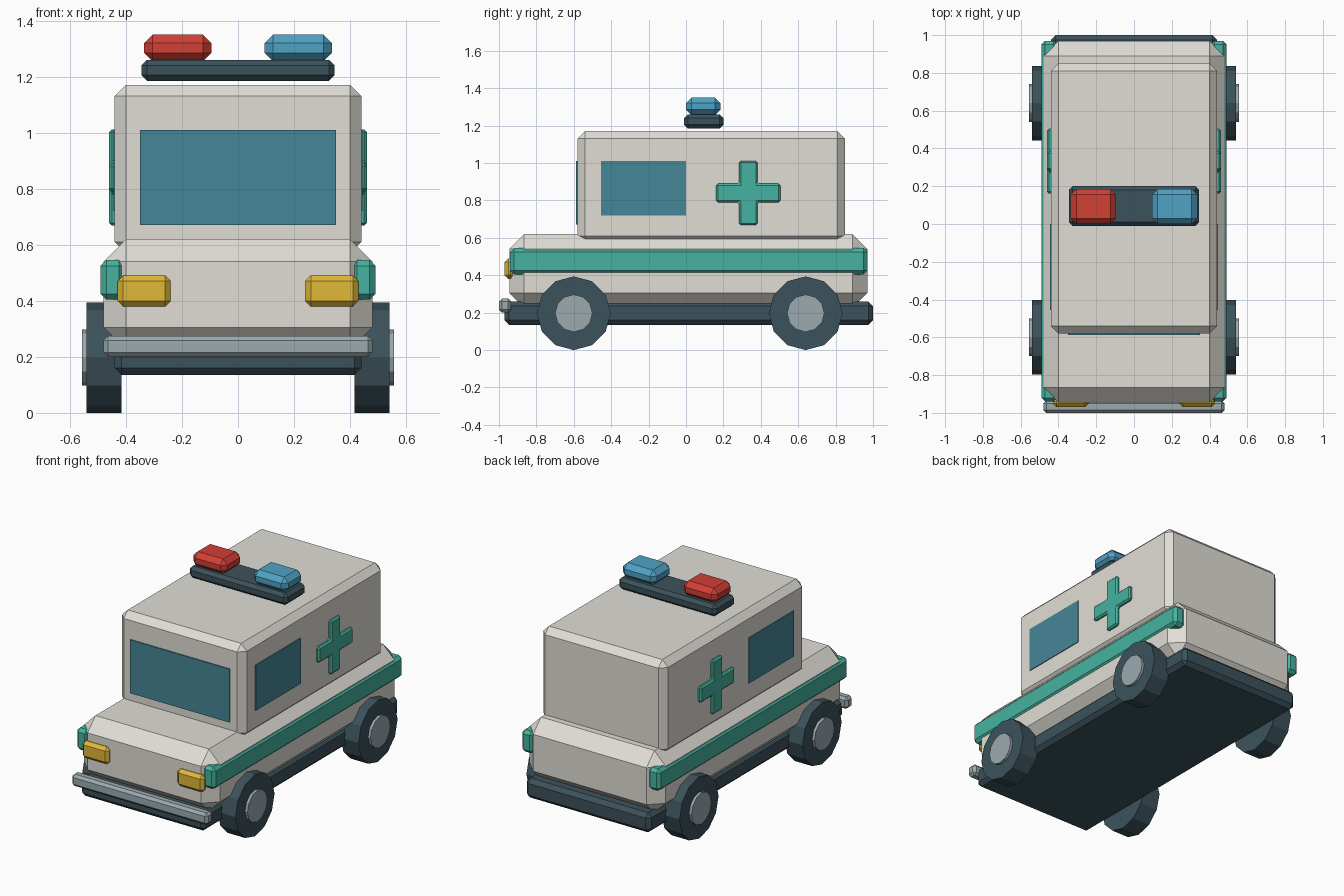
import bpy, bmesh
from math import radians
from mathutils import Matrix

if "Cube" in bpy.data.objects:
    bpy.data.objects.remove(bpy.data.objects["Cube"])


def material(name, rgb):
    m = bpy.data.materials.new(name)
    m.diffuse_color = (*rgb, 1)
    m.use_nodes = True
    m.node_tree.nodes["Principled BSDF"].inputs["Base Color"].default_value = m.diffuse_color
    return m


CREAM = material("cream", (0.75, 0.73, 0.67))
DARK = material("dark", (0.045, 0.085, 0.105))
GLASS = material("glass", (0.06, 0.24, 0.31))
GREEN = material("green", (0.06, 0.45, 0.35))
YELLOW = material("yellow", (0.75, 0.48, 0.04))
RED = material("red", (0.65, 0.05, 0.035))
BLUE = material("blue", (0.08, 0.36, 0.56))
STEEL = material("steel", (0.33, 0.40, 0.43))


def finish(name, bm, mat, bevel=0):
    bmesh.ops.recalc_face_normals(bm, faces=bm.faces)
    mesh = bpy.data.meshes.new(name)
    bm.to_mesh(mesh)
    bm.free()
    mesh.materials.append(mat)
    ob = bpy.data.objects.new(name, mesh)
    bpy.context.collection.objects.link(ob)
    if bevel:
        mod = ob.modifiers.new("chamfer", 'BEVEL')
        mod.width = bevel
        mod.segments = 1
    return ob


def box(name, x, y, z, mat, bevel=0):
    """Chamfered box from (min, max) ranges."""
    bm = bmesh.new()
    bmesh.ops.create_cube(bm, size=1)
    for v in bm.verts:
        v.co = [r[0] if c < 0 else r[1] for c, r in zip(v.co, (x, y, z))]
    return finish(name, bm, mat, bevel)


def disc(name, x, y, z, radius, mat):
    """Twelve-sided cylinder along x."""
    bm = bmesh.new()
    place = Matrix.Translation((sum(x) / 2, y, z)) @ Matrix.Rotation(radians(90), 4, 'Y')
    bmesh.ops.create_cone(bm, cap_ends=True, segments=12, radius1=radius,
                          radius2=radius, depth=abs(x[1] - x[0]), matrix=place)
    return finish(name, bm, mat)


def cross(name, x, y, z, arm, half, mat, bevel):
    """Plus-shaped profile in the yz plane, extruded along x."""
    a, h = arm, half
    pts = [(h, h), (h, a), (-h, a), (-h, h), (-a, h), (-a, -h),
           (-h, -h), (-h, -a), (h, -a), (h, -h), (a, -h), (a, h)]
    bm = bmesh.new()
    face = bm.faces.new([bm.verts.new((x[0], y + p, z + q)) for p, q in pts])
    ext = bmesh.ops.extrude_face_region(bm, geom=[face])
    moved = [g for g in ext["geom"] if isinstance(g, bmesh.types.BMVert)]
    bmesh.ops.translate(bm, verts=moved, vec=(x[1] - x[0], 0, 0))
    return finish(name, bm, mat, bevel)


# Body shells and chassis
box("chassis", (-0.44, 0.44), (-0.97, 1.0), (0.135, 0.26), DARK, 0.025)
box("lower_body", (-0.48, 0.48), (-0.945, 0.97), (0.225, 0.62), CREAM, 0.08)
box("cabin", (-0.44, 0.44), (-0.58, 0.85), (0.57, 1.17), CREAM, 0.04)

# Front details
box("windshield", (-0.35, 0.35), (-0.588, -0.57), (0.67, 1.01), GLASS)
box("front_bumper", (-0.48, 0.48), (-1.0, -0.935), (0.20, 0.275), STEEL, 0.016)

# Roof light bar
box("light_bar", (-0.345, 0.345), (-0.01, 0.20), (1.185, 1.26), DARK, 0.02)
box("red_light", (-0.335, -0.095), (0.0, 0.185), (1.255, 1.35), RED, 0.03)
box("blue_light", (0.095, 0.335), (0.0, 0.185), (1.255, 1.35), BLUE, 0.03)

# Paired parts on both sides
for s, side in ((-1, "left"), (1, "right")):
    def span(a, b):
        return (min(s * a, s * b), max(s * a, s * b))

    box(f"{side}_headlight", span(0.24, 0.43), (-0.97, -0.92), (0.38, 0.49), YELLOW, 0.02)
    box(f"{side}_stripe", span(0.405, 0.49), (-0.94, 0.97), (0.405, 0.545), GREEN, 0.02)
    box(f"{side}_window", span(0.42, 0.445), (-0.455, 0.0), (0.72, 1.01), GLASS)
    cross(f"{side}_cross", span(0.43, 0.46), 0.333, 0.84, 0.172, 0.05, GREEN, 0.01)
    for y, end in ((-0.60, "front"), (0.64, "rear")):
        disc(f"{end}_{side}_tire", span(0.415, 0.54), y, 0.197, 0.197, DARK)
        disc(f"{end}_{side}_hub", span(0.45, 0.557), y, 0.197, 0.10, STEEL)
